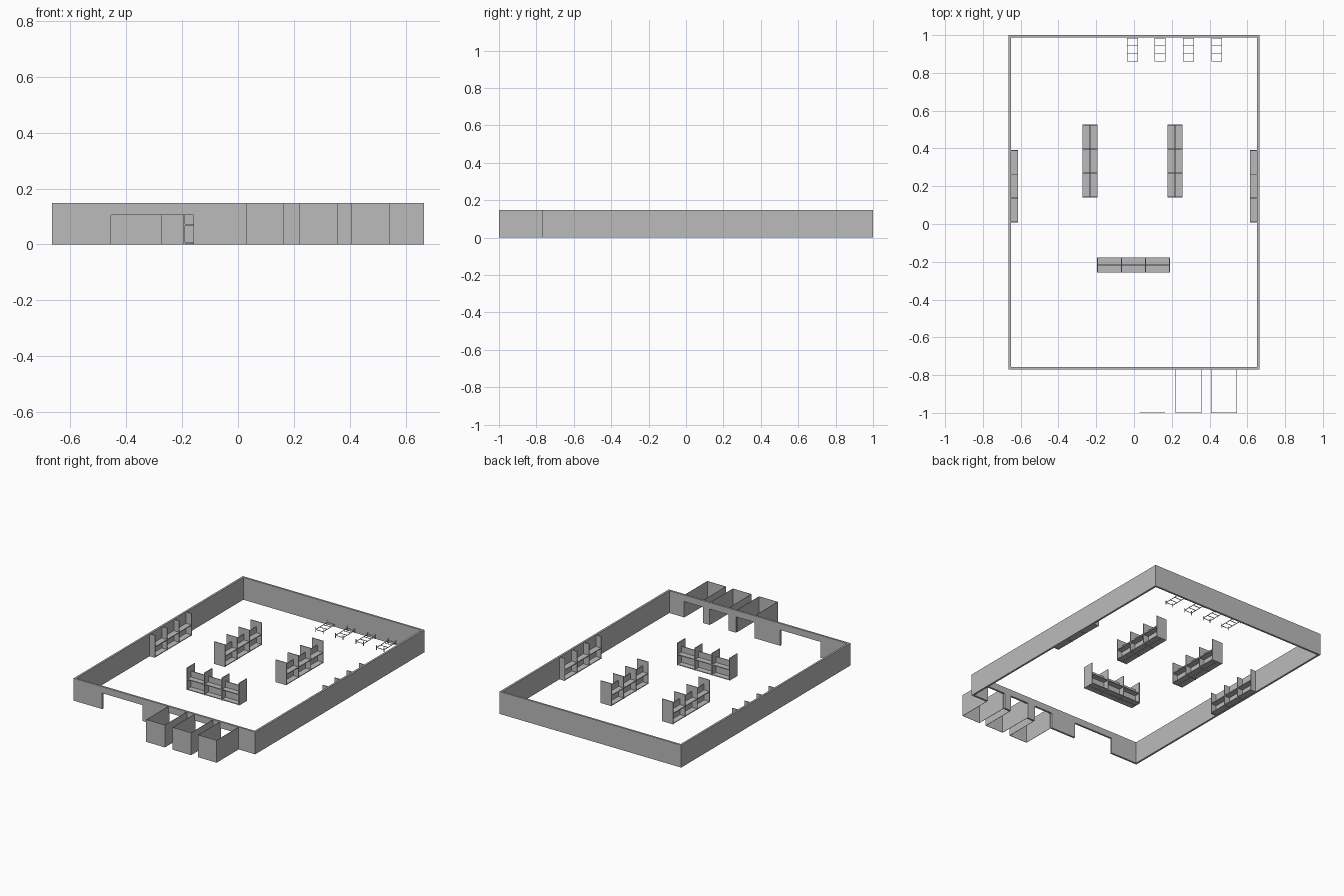
import bpy
import bmesh
from mathutils import Matrix, Vector

cube = bpy.data.objects.get("Cube")
if cube:
    bpy.data.objects.remove(cube, do_unlink=True)

grey = bpy.data.materials.new("plain grey")
grey.use_nodes = True
colour = (0.5, 0.5, 0.5, 1)
grey.diffuse_color = colour
grey.node_tree.nodes["Principled BSDF"].inputs["Base Color"].default_value = colour

WALL_H = 0.148
HALF_W = 0.665
FRONT, BACK = -0.77, 1.0
THICK = 0.013
DOOR_H = 0.105


def add_box(bm, x, y, z):
    """Add a box given its (low, high) range on each axis."""
    size = [b - a for a, b in (x, y, z)]
    mid = [(a + b) / 2 for a, b in (x, y, z)]
    matrix = Matrix.Translation(mid) @ Matrix.Diagonal((*size, 1))
    bmesh.ops.create_cube(bm, size=1, matrix=matrix)


def finish(bm, name, location=(0, 0, 0), turn=0):
    mesh = bpy.data.meshes.new(name)
    bmesh.ops.recalc_face_normals(bm, faces=bm.faces)
    bm.to_mesh(mesh)
    bm.free()
    mesh.materials.append(grey)
    obj = bpy.data.objects.new(name, mesh)
    obj.location = location
    obj.rotation_euler.z = turn
    bpy.context.collection.objects.link(obj)
    return obj


# Side and back walls
bm = bmesh.new()
for side in (-1, 1):
    xs = sorted((side * HALF_W, side * (HALF_W - THICK)))
    add_box(bm, xs, (FRONT, BACK), (0, WALL_H))
add_box(bm, (THICK - HALF_W, HALF_W - THICK), (BACK - THICK, BACK), (0, WALL_H))
finish(bm, "side_and_back_walls")

# Front wall: a notched outline, extruded, with an entrance and three bay doors
bays = [(0.028, 0.165), (0.22, 0.357), (0.407, 0.544)]
inner = HALF_W - THICK
outline = [(-inner, WALL_H), (-inner, 0)]
for a, b in [(-0.455, -0.16)] + bays:
    outline += [(a, 0), (a, DOOR_H), (b, DOOR_H), (b, 0)]
outline += [(inner, 0), (inner, WALL_H)]
bm = bmesh.new()
face = bm.faces.new([bm.verts.new((x, FRONT, z)) for x, z in outline])
new = bmesh.ops.extrude_face_region(bm, geom=[face])["geom"]
bmesh.ops.translate(bm, vec=(0, THICK, 0),
                    verts=[v for v in new if isinstance(v, bmesh.types.BMVert)])
finish(bm, "front_wall")

# Loading bays: thin open-topped screens in front of the doors
SCREEN = 0.002
for i, (a, b) in enumerate(bays):
    bm = bmesh.new()
    add_box(bm, (a, b), (-1, SCREEN - 1), (0, WALL_H))
    for x in (a, b - SCREEN):
        add_box(bm, (x, x + SCREEN), (SCREEN - 1, FRONT), (0, WALL_H))
    finish(bm, f"loading_bay_{i + 1}")


def shelf_unit(name, location, turn, low, high):
    """Three-section shelf along local y, with its back panel at x = 0."""
    length, board = 0.385, 0.005
    half = length / 2
    bm = bmesh.new()
    for i in range(4):
        y = -half + i * (length - board) / 3
        add_box(bm, (low, high), (y, y + board), (0, WALL_H))
    panel = (max(low, -board / 2), board / 2)
    add_box(bm, panel, (-half, half), (0, 0.112))
    for z in (0.002, 0.068):
        add_box(bm, (low, high), (-half, half), (z, z + board))
    finish(bm, name, location, turn)


# Free-standing double-sided shelves
quarter = 1.5707963
for name, x, y, turn in (("left_aisle_shelf", 0.217, 0.333, 0),
                         ("right_aisle_shelf", -0.233, 0.333, 0),
                         ("front_aisle_shelf", -0.003, -0.217, quarter)):
    shelf_unit(name, (x, y, 0), turn, -0.04, 0.04)

# Single-sided shelves against the side walls
shelf_unit("right_wall_shelf", (-0.655, 0.2, 0), 0, 0, 0.042)
shelf_unit("left_wall_shelf", (0.655, 0.2, 0), 2 * quarter, 0, 0.042)

# Low ladder-like racks along the back wall
BAR = 0.003
for i, x in enumerate((-0.008, 0.138, 0.288, 0.438)):
    bm = bmesh.new()
    rungs = [0.861, 0.902, 0.943, 0.982]
    for side in (-0.029, 0.026):
        add_box(bm, (side, side + BAR), (rungs[0], rungs[-1] + BAR), (0.014, 0.017))
        for y in rungs[::3]:
            add_box(bm, (side, side + BAR), (y, y + BAR), (0, 0.03))
    for y in rungs:
        add_box(bm, (-0.029, 0.029), (y, y + BAR), (0.014, 0.017))
    finish(bm, f"back_rack_{i + 1}", Vector((x, 0, 0)))
